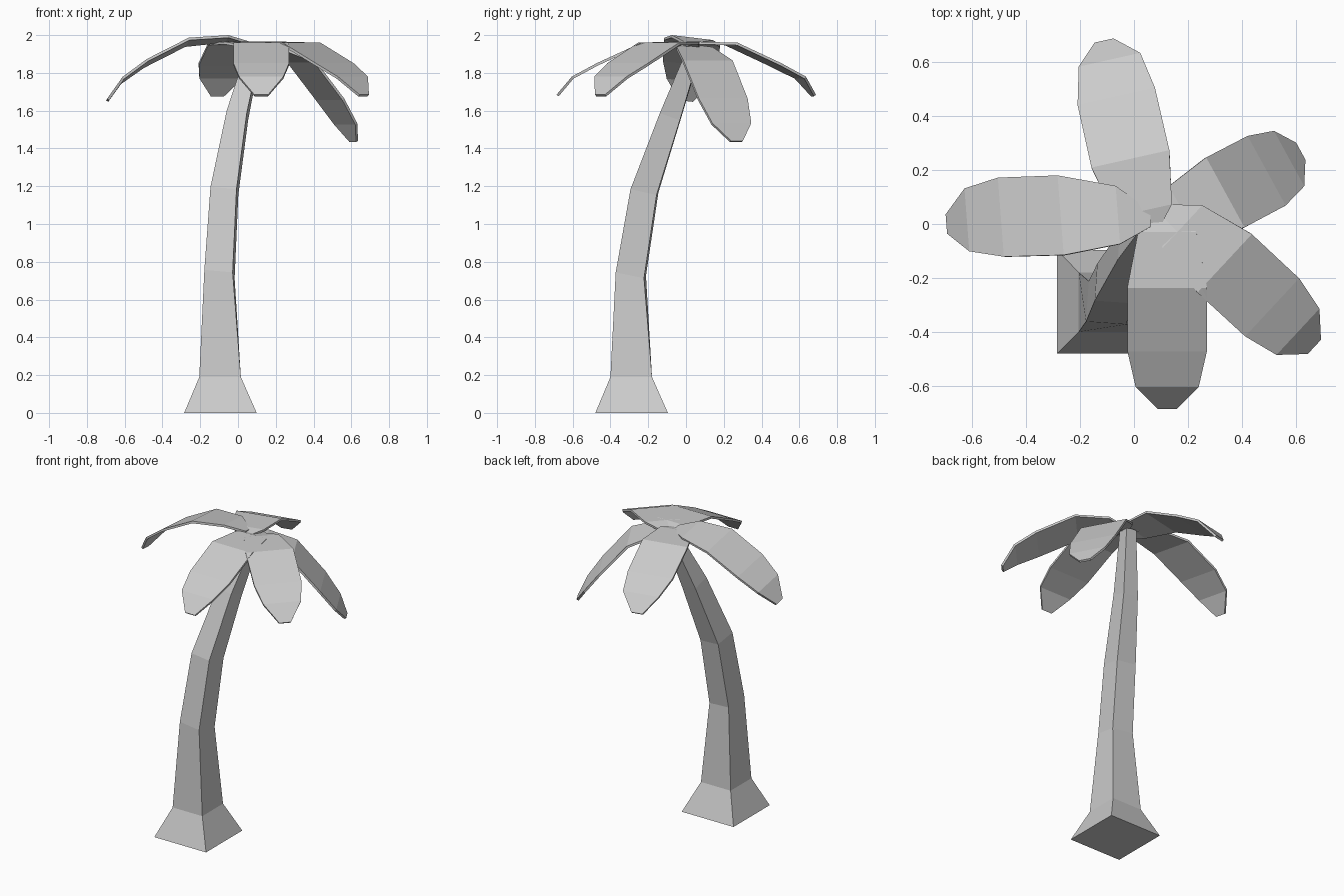
import bpy, bmesh
from mathutils import Vector, Matrix
from math import radians

if "Cube" in bpy.data.objects:
    bpy.data.objects.remove(bpy.data.objects["Cube"])


def make_object(name, bm):
    bmesh.ops.recalc_face_normals(bm, faces=bm.faces)
    mesh = bpy.data.meshes.new(name)
    bm.to_mesh(mesh)
    bm.free()
    ob = bpy.data.objects.new(name, mesh)
    bpy.context.collection.objects.link(ob)
    return ob


# Trunk: square rings (centre x, y, z, half width, twist, tilt x, tilt y)
rings = [
    (-0.093, -0.288, 0.00, 0.192, 0, 0, 0),
    (-0.095, -0.290, 0.19, 0.110, 0, 0, 0),
    (-0.098, -0.292, 0.735, 0.075, -4, .10, .20),
    (-0.072, -0.220, 1.175, 0.069, -4, .10, .22),
    (-0.003, -0.082, 1.575, 0.053, -4, .16, .35),
    (0.088, 0.048, 1.935, 0.036, -4, 0, 0),
]
bm = bmesh.new()
loops = []
for cx, cy, z, h, twist, tx, ty in rings:
    rot = Matrix.Rotation(radians(twist), 2)
    loop = []
    for sx, sy in ((-1, -1), (1, -1), (1, 1), (-1, 1)):
        d = rot @ Vector((sx * h, sy * h))
        loop.append(bm.verts.new((cx + d.x, cy + d.y, z - d.x * tx - d.y * ty)))
    loops.append(loop)
for a, b in zip(loops, loops[1:]):
    for i in range(4):
        j = (i + 1) % 4
        bm.faces.new((a[i], a[j], b[j], b[i]))
bm.faces.new(loops[0][::-1])
bm.faces.new(loops[-1])
make_object("trunk", bm)

# Fronds: thin strips following a drooping centre line, tip to root
WIDTHS = (0.036, 0.117, 0.147, 0.148, 0.108, 0.03)


def frond(name, path, roll=0.0):
    pts = [Vector(p) for p in path]
    axis = pts[0] - pts[3]
    side = Vector((-axis.y, axis.x, 0)).normalized()
    side.z = roll
    bm = bmesh.new()
    rows = [(bm.verts.new(p + side * w), bm.verts.new(p - side * w))
            for p, w in zip(pts, WIDTHS)]
    for a, b in zip(rows, rows[1:]):
        bm.faces.new((a[0], a[1], b[1], b[0]))
    ob = make_object(name, bm)
    mod = ob.modifiers.new("thickness", 'SOLIDIFY')
    mod.thickness = 0.014
    mod.offset = 0
    return ob


frond("front_frond", [(.123, -.68, 1.68), (.123, -.60, 1.775), (.123, -.47, 1.845),
                      (.123, -.235, 1.953), (.123, -.03, 1.958), (.11, .04, 1.935)])
frond("left_frond", [(-.69, 0, 1.655), (-.615, .015, 1.76), (-.49, .025, 1.85),
                     (-.27, .032, 1.962), (-.06, .033, 1.98), (.06, .02, 1.955)], roll=.12)
frond("back_frond", [(-.11, .675, 1.68), (-.09, .605, 1.775), (-.065, .47, 1.845),
                     (-.013, .24, 1.953), (.035, .05, 1.958), (.06, -.03, 1.94)])
frond("right_back_frond", [(.613, .267, 1.437), (.57, .24, 1.53), (.487, .195, 1.66),
                           (.335, .115, 1.86), (.18, .045, 1.93), (.10, .01, 1.945)])
frond("right_front_frond", [(.665, -.452, 1.68), (.605, -.397, 1.775), (.51, -.307, 1.845),
                            (.335, -.145, 1.953), (.18, -.01, 1.958), (.10, .05, 1.935)])
